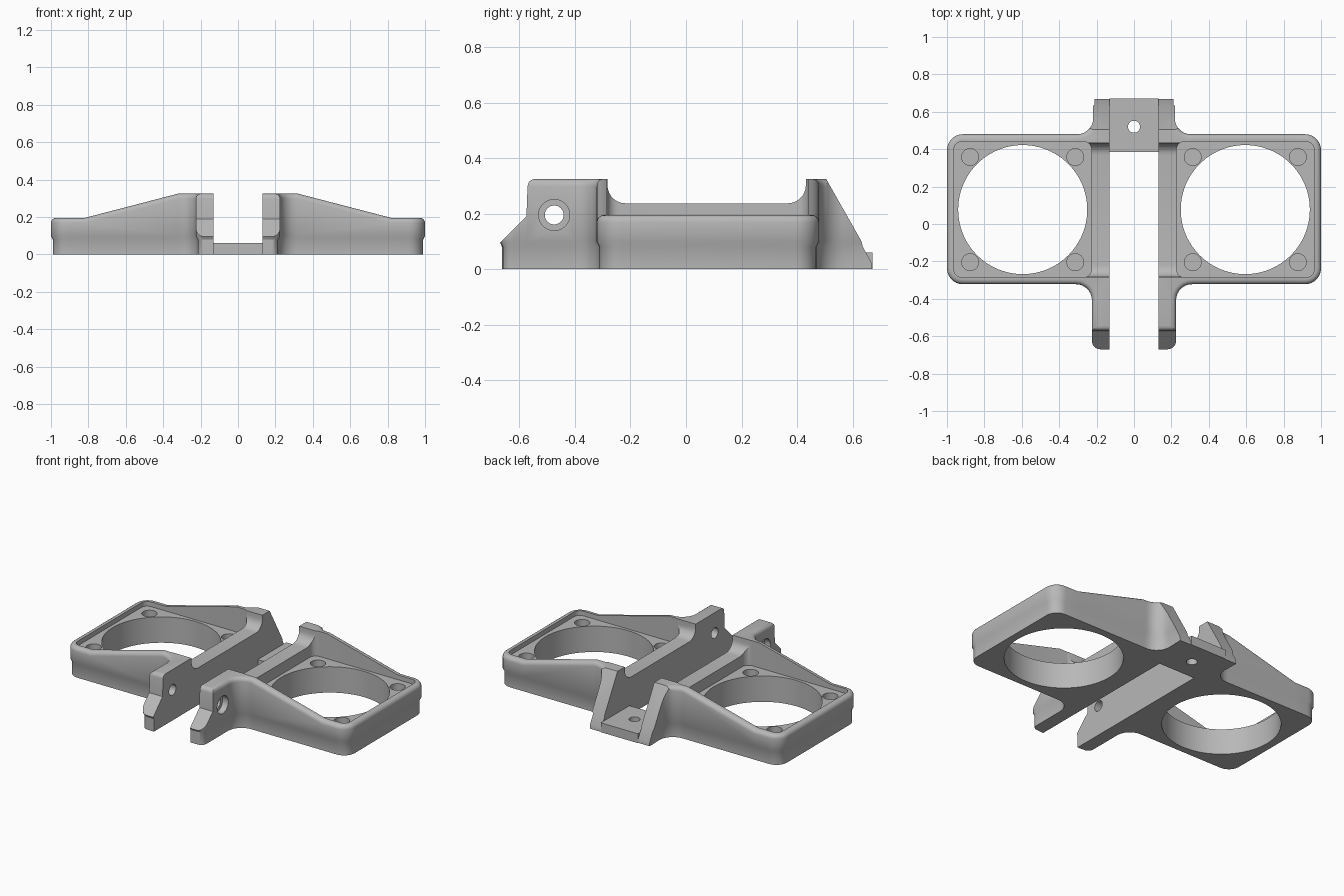
import bpy, bmesh, math
from mathutils import Vector

old = bpy.data.objects.get("Cube")
if old:
    bpy.data.objects.remove(old, do_unlink=True)

grey = bpy.data.materials.new("plain_grey")
grey.use_nodes = True
colour = (0.48, 0.48, 0.48, 1)
grey.diffuse_color = colour
grey.node_tree.nodes["Principled BSDF"].inputs["Base Color"].default_value = colour


def rounded(corners, steps=7):
    """Polygon from (x, y, radius) corners, with square corners rounded."""
    pts = []
    for i, (x, y, r) in enumerate(corners):
        p = Vector((x, y))
        if r == 0:
            pts.append(p)
            continue
        a, b = corners[i - 1], corners[(i + 1) % len(corners)]
        u = (Vector(a[:2]) - p).normalized()
        v = (Vector(b[:2]) - p).normalized()
        for k in range(steps + 1):
            t = math.pi / 2 * k / steps
            pts.append(p + r * (u + v) - r * (v * math.cos(t) + u * math.sin(t)))
    return pts


def circle(x, y, r, n=48):
    return [Vector((x + r * math.cos(2 * math.pi * k / n),
                    y + r * math.sin(2 * math.pi * k / n))) for k in range(n)]


def prism(pts, lo, hi, axis="Z"):
    """Closed bmesh prism of a 2D polygon along Z (xy) or X (yz)."""
    bm = bmesh.new()
    place = (lambda p, h: (p[0], p[1], h)) if axis == "Z" else (lambda p, h: (h, p[0], p[1]))
    low = [bm.verts.new(place(p, lo)) for p in pts]
    top = [bm.verts.new(place(p, hi)) for p in pts]
    bm.faces.new(low)
    bm.faces.new(top)
    for i in range(len(pts)):
        j = (i + 1) % len(pts)
        bm.faces.new((low[i], low[j], top[j], top[i]))
    bmesh.ops.recalc_face_normals(bm, faces=bm.faces[:])
    return bm


def to_object(name, bm):
    mesh = bpy.data.meshes.new(name)
    bm.to_mesh(mesh)
    bm.free()
    ob = bpy.data.objects.new(name, mesh)
    bpy.context.collection.objects.link(ob)
    return ob


def bake(ob):
    bpy.context.view_layer.update()
    dg = bpy.context.evaluated_depsgraph_get()
    mesh = bpy.data.meshes.new_from_object(ob.evaluated_get(dg))
    ob.modifiers.clear()
    ob.data = mesh


def cut(ob, bm):
    cutter = to_object("cutter", bm)
    cutter.hide_render = True
    mod = ob.modifiers.new("cut", "BOOLEAN")
    mod.operation, mod.solver, mod.object = "DIFFERENCE", "EXACT", cutter
    bake(ob)
    bpy.data.objects.remove(cutter, do_unlink=True)


def finish(ob):
    ob.data.materials.clear()
    ob.data.materials.append(grey)
    bpy.ops.object.select_all(action="DESELECT")
    ob.select_set(True)
    bpy.context.view_layer.objects.active = ob
    bpy.ops.object.shade_smooth_by_angle(angle=math.radians(28))


def lerp(table, t):
    """Piecewise linear lookup."""
    if t <= table[0][0]:
        return table[0][1]
    for (a, ha), (b, hb) in zip(table, table[1:]):
        if t <= b:
            return ha + (hb - ha) * (t - a) / (b - a)
    return table[-1][1]


def slice_at(bm, point, normal):
    bmesh.ops.bisect_plane(bm, geom=bm.verts[:] + bm.edges[:] + bm.faces[:],
                           dist=1e-5, plane_co=point, plane_no=normal)


# Half frame: plan outline with front arm, ring plate and rear bracket
INNER, TOP, RIM = 0.13, 0.325, 0.195
outline = rounded([(INNER, -0.67, 0), (0.225, -0.67, 0.045), (0.225, -0.322, 0.085),
                   (1, -0.322, 0.085), (1, 0.48, 0.085), (0.218, 0.48, 0.085),
                   (0.218, 0.675, 0), (INNER, 0.675, 0)])
bm = prism(outline, 0, TOP)

# Heights along x (sloping cheeks) and along y (arm nose, rear slope)
along_x = [(0.32, TOP), (0.82, RIM)]
along_y = [(-0.67, 0.095), (-0.575, 0.19), (-0.57, TOP), (0.505, TOP), (0.675, 0.025)]
for x, _ in along_x:
    slice_at(bm, (x, 0, 0), (1, 0, 0))
for y, _ in along_y[1:-1]:
    slice_at(bm, (0, y, 0), (0, 1, 0))
for v in bm.verts:
    if v.co.z > 0.3:
        v.co.z = min(lerp(along_x, v.co.x), lerp(along_y, v.co.y))
bm.normal_update()

# Rounded upper outer edge
soft = []
for e in bm.edges:
    if len(e.link_faces) == 2 and min(v.co.z for v in e.verts) > 0.193:
        f, g = sorted(e.link_faces, key=lambda f: f.normal.z)
        if abs(f.normal.z) < 0.2 and g.normal.z > 0.5 and f.normal.x > -0.95:
            soft.append(e)
bmesh.ops.bevel(bm, geom=soft, offset=0.026, offset_type="OFFSET", segments=4,
                profile=0.5, affect="EDGES", clamp_overlap=False)

# Slightly inset lower band
for z in (0.08, 0.1):
    slice_at(bm, (0, 0, z), (0, 0, 1))
bm.normal_update()
moves = [(v, Vector((v.normal.x, v.normal.y, 0))) for v in bm.verts if v.co.z < 0.09]
for v, n in moves:
    on_inner = v.co.x < INNER + 0.001
    if n.length > 0.1:
        v.co -= n.normalized() * 0.01
    if on_inner:
        v.co.x = INNER
frame = to_object("ring_frames", bm)

# Recessed seat, big opening and blind screw holes
CX, CY = 0.595, 0.077
cut(frame, prism(rounded([(0.228, -0.285, 0.04), (0.962, -0.285, 0.04),
                          (0.962, 0.44, 0.04), (0.228, 0.44, 0.04)]), 0.165, 0.6))
cut(frame, prism(circle(CX, CY, 0.345, 96), -0.1, 0.6))
for sx in (-1, 1):
    for sy in (-1, 1):
        cut(frame, prism(circle(CX + sx * 0.281, CY + sy * 0.281, 0.045, 32), 0.06, 0.6))

# Lowered rail between the arm and the rear bracket
saddle = rounded([(-0.283, 0.5, 0), (-0.283, 0.237, 0.065),
                  (0.432, 0.237, 0.065), (0.432, 0.5, 0)])
cut(frame, prism(saddle, 0.05, 0.275, "X"))

# Pivot hole with counterbore in the arm
cut(frame, prism(circle(-0.475, 0.195, 0.034), 0.05, 0.4, "X"))
cut(frame, prism(circle(-0.475, 0.195, 0.056), 0.185, 0.4, "X"))

mirror = frame.modifiers.new("mirror", "MIRROR")
mirror.use_mirror_merge = False
bake(frame)
finish(frame)

# Rear bridge plate with its hole
bridge = to_object("rear_bridge", prism([(-INNER, 0.385), (INNER, 0.385),
                                         (INNER, 0.672), (-INNER, 0.672)], 0, 0.06))
cut(bridge, prism(circle(0, 0.52, 0.032), -0.1, 0.2))
finish(bridge)
